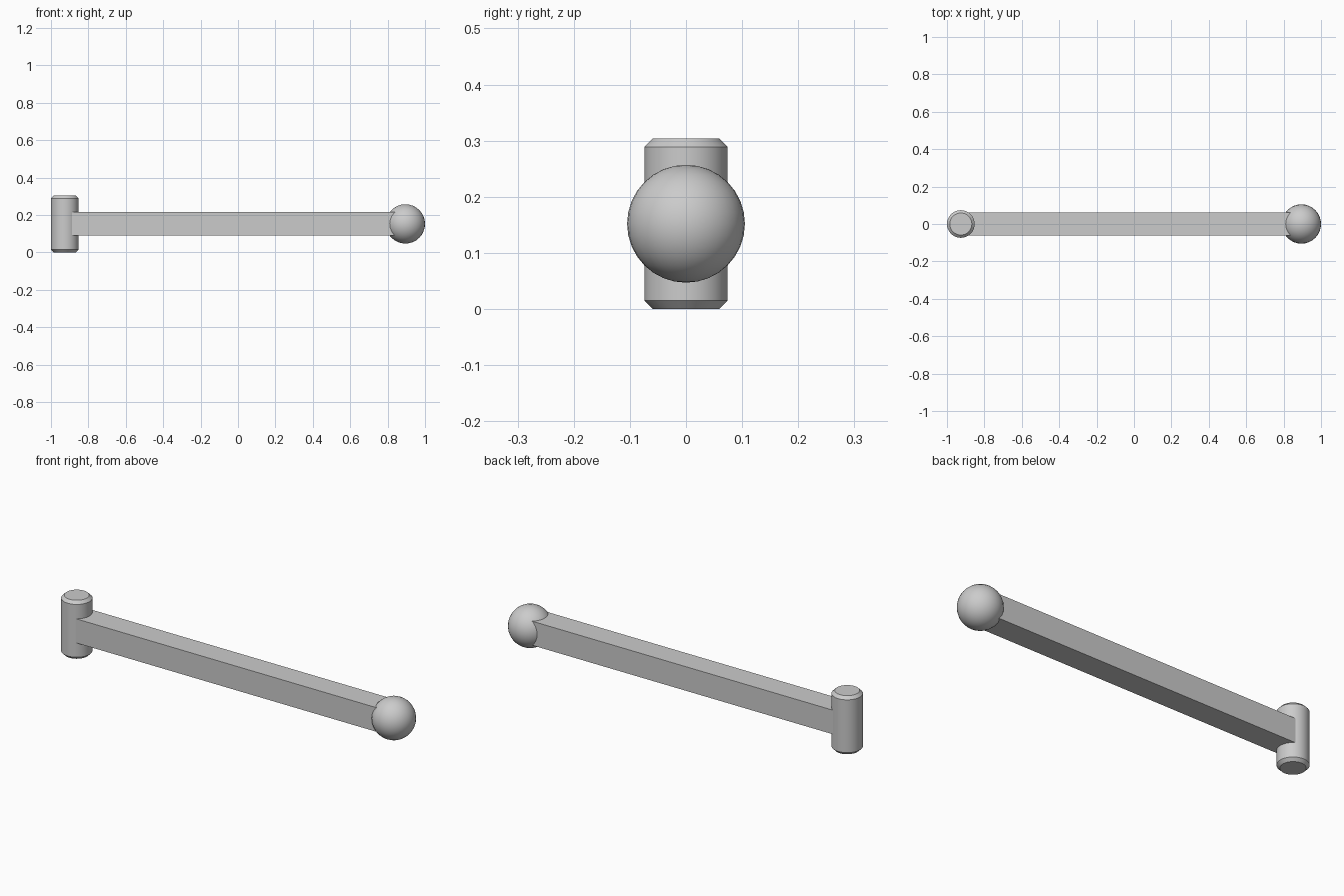
import bpy
import math

default = bpy.data.objects.get("Cube")
if default:
    bpy.data.objects.remove(default, do_unlink=True)

MID_Z = 0.152

grey = bpy.data.materials.new("plain_grey")
grey.use_nodes = True
colour = (0.6, 0.6, 0.6, 1.0)
grey.diffuse_color = colour
grey.node_tree.nodes["Principled BSDF"].inputs["Base Color"].default_value = colour


def finish(name, smooth=False):
    """Name the active object, give it the material and shade it."""
    obj = bpy.context.object
    obj.name = name
    obj.data.materials.append(grey)
    if smooth:
        bpy.ops.object.shade_smooth_by_angle(angle=math.radians(30))
    return obj


# Square bar running between the two ends
start, end = -0.926, 0.895
bpy.ops.mesh.primitive_cube_add(size=1, location=((start + end) / 2, 0, MID_Z))
bpy.context.object.scale = (end - start, 0.125, 0.125)
bpy.ops.object.transform_apply(location=False, rotation=False, scale=True)
finish("square_bar")

# Upright pin with chamfered rims
bpy.ops.mesh.primitive_cylinder_add(vertices=32, radius=0.074, depth=0.304,
                                    location=(start, 0, MID_Z))
pin = bpy.context.object
chamfer = pin.modifiers.new("chamfer", "BEVEL")
chamfer.width = 0.015
chamfer.segments = 1
chamfer.limit_method = "ANGLE"
bpy.ops.object.modifier_apply(modifier=chamfer.name)
finish("upright_pin", smooth=True)

# Ball at the other end
bpy.ops.mesh.primitive_uv_sphere_add(segments=32, ring_count=16, radius=0.105,
                                     location=(end, 0, MID_Z))
finish("end_ball", smooth=True)
